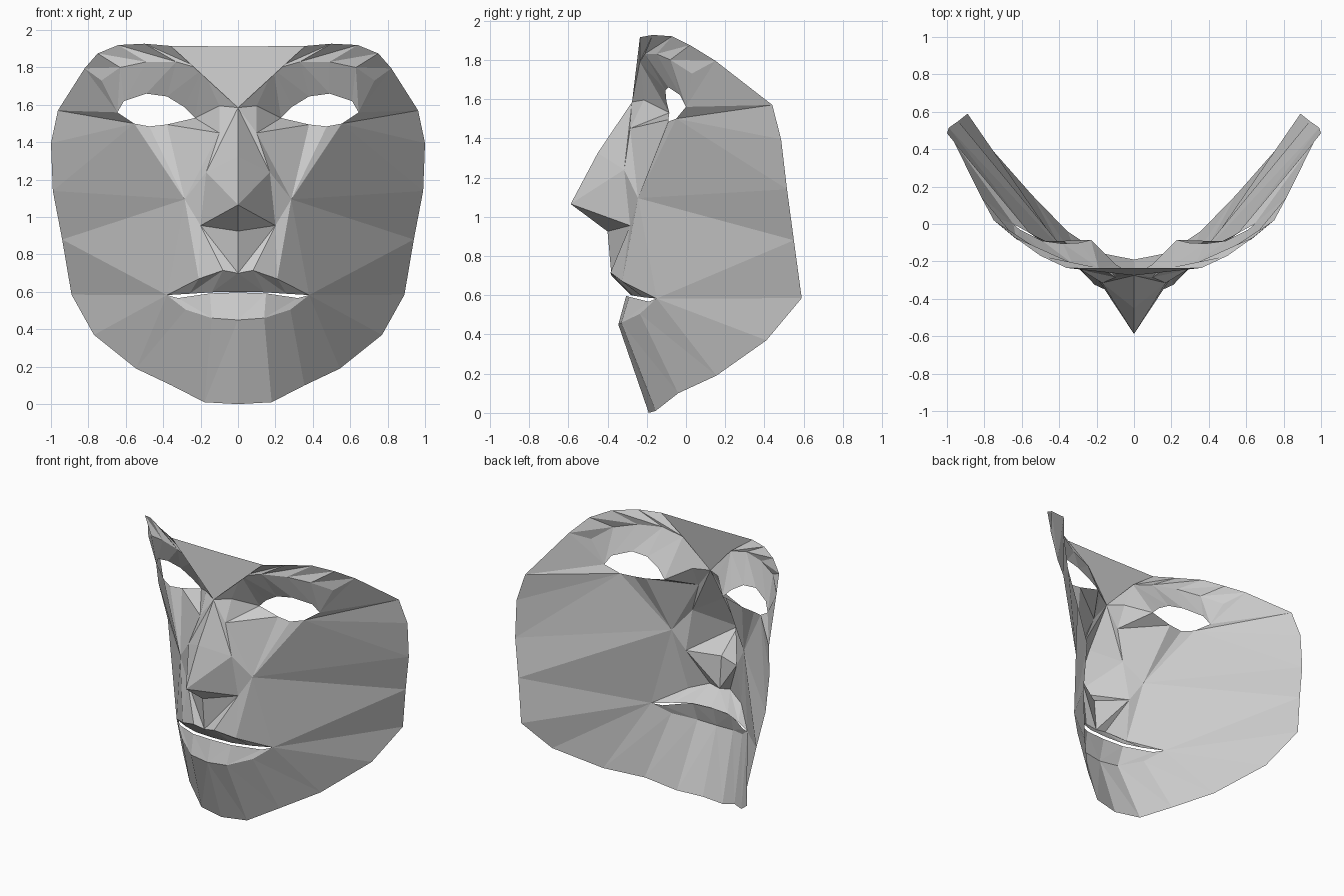
import bpy, bmesh

if "Cube" in bpy.data.objects:
    bpy.data.objects.remove(bpy.data.objects["Cube"])

bm = bmesh.new()


def line(*pts):
    """Vertices along one profile line of the right half."""
    return [bm.verts.new(p) for p in pts]


def face(*v):
    bm.faces.new(v)


def fan(c, pts):
    for a, b in zip(pts, pts[1:]):
        face(c, a, b)


def strip(p, q):
    for i in range(len(p) - 1):
        face(p[i], p[i + 1], q[i + 1])
        face(p[i], q[i + 1], q[i])


# Outer rim, chin centre round to top centre
rim = line((0, -.19, 0), (.18, -.155, .01), (.355, -.04, .10), (.545, .155, .19),
           (.77, .41, .37), (.89, .59, .585), (.94, .55, .88), (.99, .515, 1.14),
           (1, .485, 1.395), (.963, .44, 1.57), (.82, .15, 1.795), (.75, .02, 1.875),
           (.64, -.07, 1.92), (.5, -.17, 1.927), (.36, -.235, 1.915), (0, -.235, 1.912))

# Brow ridge and eye opening (inner corner to outer corner)
brow = line((.19, -.235, 1.79), (.33, -.21, 1.83), (.49, -.15, 1.83),
            (.63, -.08, 1.80), (.73, .03, 1.73))
lid = line((.23, -.085, 1.53), (.29, -.10, 1.59), (.38, -.105, 1.645),
           (.49, -.09, 1.66), (.61, -.03, 1.62), (.645, 0, 1.56))
low_lid = line((.38, -.09, 1.495), (.475, -.09, 1.485), (.555, -.05, 1.50))

# Nose and cheek
root, ridge, tip, base = line((0, -.275, 1.585), (0, -.45, 1.325),
                              (0, -.588, 1.065), (0, -.40, .925))
bridge, fold, side, wing, cheek = line((.10, -.215, 1.595), (.10, -.285, 1.45),
                                       (.17, -.315, 1.24), (.20, -.285, .955),
                                       (.285, -.245, 1.095))

# Lips, centre to corner
corner, = line((.38, -.15, .583))
up_out = line((0, -.38, .70), (.08, -.385, .715), (.21, -.325, .67)) + [corner]
up_in = line((0, -.28, .60), (.14, -.27, .598), (.26, -.22, .59)) + [corner]
lo_in = line((0, -.305, .597), (.15, -.29, .592), (.32, -.19, .567)) + [corner]
lo_out = line((0, -.345, .45), (.14, -.33, .46), (.28, -.235, .505)) + [corner]

# Forehead and brow
fan(root, [rim[15], rim[14], brow[0], bridge])
strip(brow, rim[14:9:-1])
fan(brow[0], [bridge, lid[0], lid[1]])
strip(brow, lid[1:])
fan(lid[5], [brow[4], rim[10], rim[9], low_lid[2]])

# Nose
fan(fold, [low_lid[0], lid[0], bridge, root, side, cheek, low_lid[0]])
fan(side, [root, ridge, tip, wing, cheek])
face(tip, wing, base)

# Cheek
fan(cheek, low_lid + [rim[7], rim[6], corner, up_out[2], wing])
fan(low_lid[2], [rim[7], rim[8], rim[9]])
fan(corner, [rim[6], rim[5], rim[4], rim[3]])

# Mouth and chin
fan(wing, [base] + up_out[:3])
for outer, inner in ((up_out, up_in), (lo_out, lo_in)):
    strip(outer[:3], inner[:3])
    face(outer[2], inner[2], corner)
strip(lo_out, rim[:4])

# Mirror to the left half and weld the centre line
bmesh.ops.mirror(bm, geom=bm.verts[:] + bm.edges[:] + bm.faces[:],
                 axis='X', merge_dist=.001)
bmesh.ops.remove_doubles(bm, verts=bm.verts[:], dist=.001)
bmesh.ops.recalc_face_normals(bm, faces=bm.faces[:])
bm.normal_update()
if sum(f.normal.y * f.calc_area() for f in bm.faces) > 0:
    bmesh.ops.reverse_faces(bm, faces=bm.faces[:])

mesh = bpy.data.meshes.new("face_mask")
bm.to_mesh(mesh)
bm.free()
mask = bpy.data.objects.new("face_mask", mesh)
bpy.context.collection.objects.link(mask)
